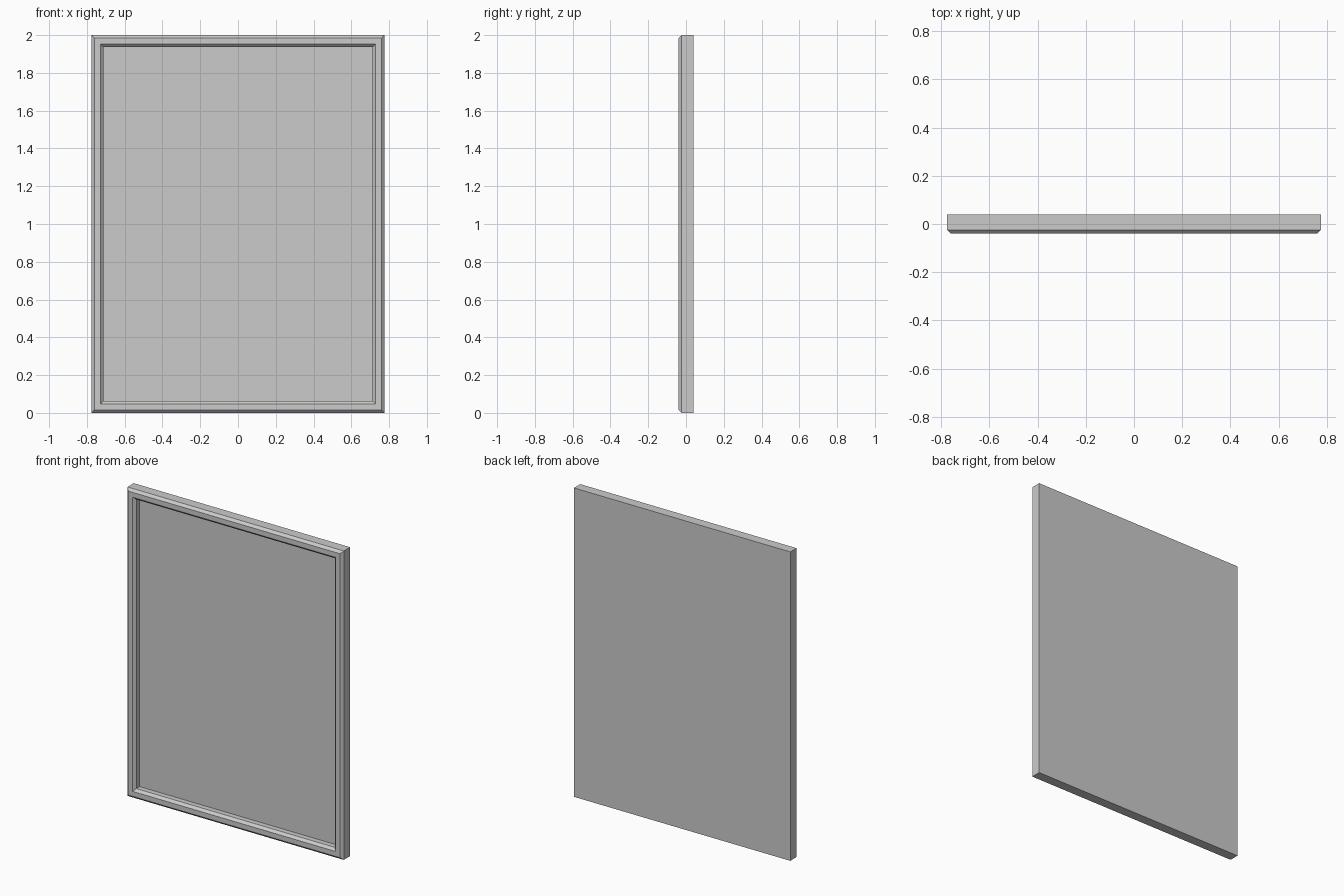
import bpy, bmesh

if "Cube" in bpy.data.objects:
    bpy.data.objects.remove(bpy.data.objects["Cube"])

W, H = 0.775, 2.0
BACK, PANEL = 0.04, 0.01
# moulding cross-section: (inset from outer edge, y)
PROFILE = [(0.0, BACK), (0.0, -0.024), (0.016, -0.04),
           (0.048, -0.04), (0.064, -0.024), (0.064, PANEL)]


def make_object(name, bm):
    bmesh.ops.recalc_face_normals(bm, faces=bm.faces)
    mesh = bpy.data.meshes.new(name)
    bm.to_mesh(mesh)
    bm.free()
    obj = bpy.data.objects.new(name, mesh)
    bpy.context.collection.objects.link(obj)
    return obj


def ring(bm, inset, y):
    x = W - inset
    return [bm.verts.new((px, y, pz)) for px, pz in
            ((-x, inset), (x, inset), (x, H - inset), (-x, H - inset))]


# mitred frame, recessed front panel and flat back as one closed body
bm = bmesh.new()
rings = [ring(bm, *p) for p in PROFILE]
for a, b in zip(rings, rings[1:]):
    for i in range(4):
        j = (i + 1) % 4
        bm.faces.new((a[i], a[j], b[j], b[i]))
bm.faces.new(rings[0])
bm.faces.new(rings[-1])
make_object("framed_panel", bm)
